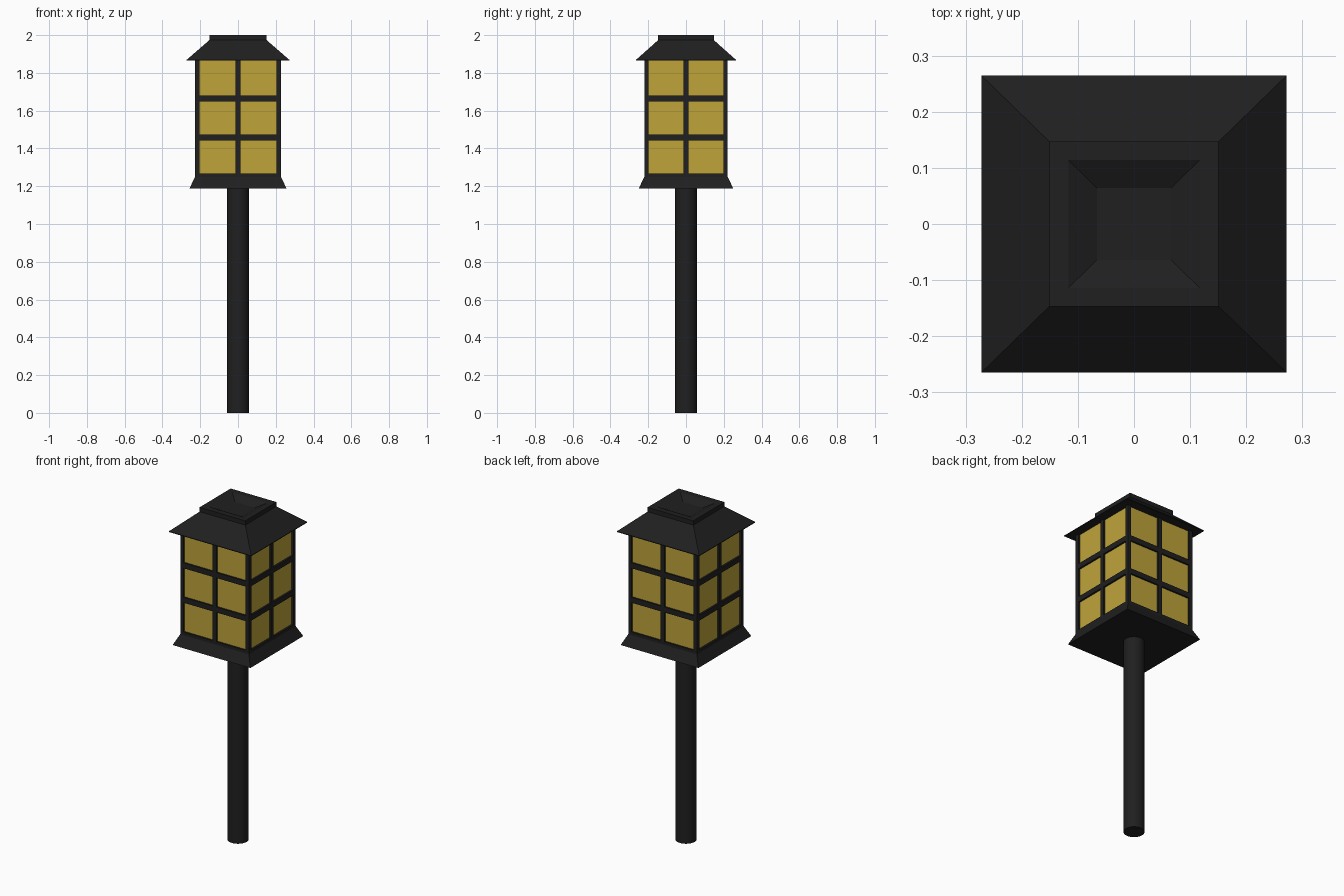
import bpy, bmesh, math

if "Cube" in bpy.data.objects:
    bpy.data.objects.remove(bpy.data.objects["Cube"])

RY = 0.973  # depth is slightly less than width


def material(name, rgb):
    m = bpy.data.materials.new(name)
    m.diffuse_color = (*rgb, 1)
    m.use_nodes = True
    m.node_tree.nodes["Principled BSDF"].inputs["Base Color"].default_value = m.diffuse_color
    return m


BLACK = material("black_metal", (0.014, 0.014, 0.014))
AMBER = material("amber_glass", (0.52, 0.37, 0.042))


def finish(name, bm, mat):
    bmesh.ops.recalc_face_normals(bm, faces=bm.faces)
    me = bpy.data.meshes.new(name)
    bm.to_mesh(me)
    bm.free()
    me.materials.append(mat)
    ob = bpy.data.objects.new(name, me)
    bpy.context.collection.objects.link(ob)
    return ob


def loft(name, rings, mat):
    """Stack of rectangles given as (half width, z), closed at both ends."""
    bm = bmesh.new()
    loops = [[bm.verts.new((sx * h, sy * h * RY, z))
              for sx, sy in ((-1, -1), (1, -1), (1, 1), (-1, 1))] for h, z in rings]
    for a, b in zip(loops, loops[1:]):
        for i in range(4):
            j = (i + 1) % 4
            bm.faces.new((a[i], a[j], b[j], b[i]))
    bm.faces.new(loops[0][::-1])
    bm.faces.new(loops[-1])
    return finish(name, bm, mat)


def box(name, x, y, z, mat):
    """Box from (min, max) pairs on each axis."""
    bm = bmesh.new()
    bmesh.ops.create_cube(bm, size=1)
    for v in bm.verts:
        v.co = [lo + (c + 0.5) * (hi - lo) for c, (lo, hi) in zip(v.co, (x, y, z))]
    return finish(name, bm, mat)


# Round pole
bpy.ops.mesh.primitive_cylinder_add(vertices=32, radius=0.057, depth=1.2, location=(0, 0, 0.6))
pole = bpy.context.object
pole.name = "pole"
pole.data.materials.append(BLACK)
bpy.ops.object.shade_smooth_by_angle(angle=math.radians(40))

# Flared skirt, frame sill, glass core
loft("base_skirt", [(0.257, 1.188), (0.227, 1.25), (0.227, 1.268)], BLACK)
G = 0.216
loft("glass", [(G, 1.26), (G, 1.87)], AMBER)

# Corner posts
W, D, P = 0.227, 0.227 * RY, 0.022
for sx in (-1, 1):
    for sy in (-1, 1):
        box("corner_post", sorted((sx * W, sx * (W - P))),
            sorted((sy * D, sy * (D - P))), (1.26, 1.87), BLACK)

# Window bars: a centre upright on each face and two bands all round
B = 0.013
for s in (-1, 1):
    front = sorted((s * D, s * (D - P)))
    side = sorted((s * W, s * (W - P)))
    box("upright_bar", (-B, B), front, (1.26, 1.87), BLACK)
    box("upright_bar", side, (-B, B), (1.26, 1.87), BLACK)
for z in (1.459, 1.665):
    loft("cross_band", [(W - 0.0005, z - 0.016), (W - 0.0005, z + 0.016)], BLACK)

# Hipped roof and cap with a sunken top
loft("roof", [(0.272, 1.865), (0.272, 1.869), (0.151, 1.974)], BLACK)
loft("roof_cap", [(0.151, 1.97), (0.151, 2.0), (0.117, 2.0), (0.062, 1.972)], BLACK)
